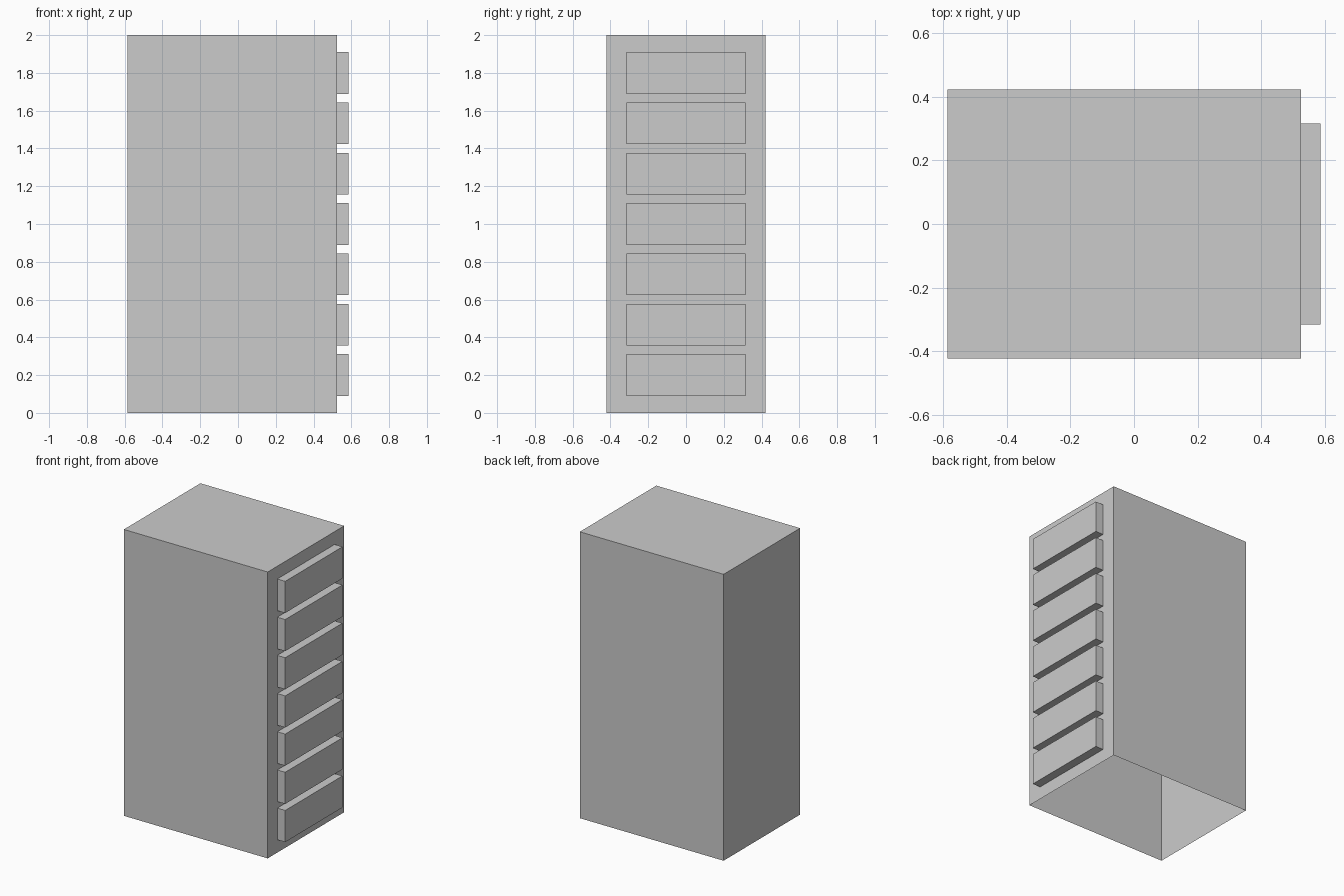
import bpy, bmesh
from mathutils import Vector

if "Cube" in bpy.data.objects:
    bpy.data.objects.remove(bpy.data.objects["Cube"])


def open_box(name, lo, hi, open_dir):
    """Flat-faced box from lo to hi with the face towards open_dir removed."""
    lo, hi, open_dir = Vector(lo), Vector(hi), Vector(open_dir)
    centre = (lo + hi) / 2
    size = hi - lo
    bm = bmesh.new()
    bmesh.ops.create_cube(bm, size=1)
    bm.normal_update()
    hidden = [f for f in bm.faces if f.normal.dot(open_dir) > 0.9]
    bmesh.ops.delete(bm, geom=hidden, context='FACES_ONLY')
    bmesh.ops.scale(bm, vec=size, verts=bm.verts)
    mesh = bpy.data.meshes.new(name)
    bm.to_mesh(mesh)
    bm.free()
    obj = bpy.data.objects.new(name, mesh)
    obj.location = centre
    bpy.context.collection.objects.link(obj)
    return obj


HALF_LENGTH = 0.586
FRONT_X = 0.525       # plane the drawers stand out from
HALF_WIDTH = 0.422
HEIGHT = 2.0

# Cabinet shell, open underneath
open_box("cabinet_body", (-HALF_LENGTH, -HALF_WIDTH, 0),
         (FRONT_X, HALF_WIDTH, HEIGHT), (0, 0, -1))

# Seven evenly stacked drawer fronts, open where they meet the cabinet
DRAWERS = 7
DRAWER_HEIGHT = 0.221
DRAWER_HALF_WIDTH = 0.316
FIRST_CENTRE, LAST_CENTRE = 0.2, 1.8
for i in range(DRAWERS):
    z = FIRST_CENTRE + (LAST_CENTRE - FIRST_CENTRE) * i / (DRAWERS - 1)
    open_box(f"drawer_front_{i + 1}",
             (FRONT_X, -DRAWER_HALF_WIDTH, z - DRAWER_HEIGHT / 2),
             (HALF_LENGTH, DRAWER_HALF_WIDTH, z + DRAWER_HEIGHT / 2),
             (-1, 0, 0))
